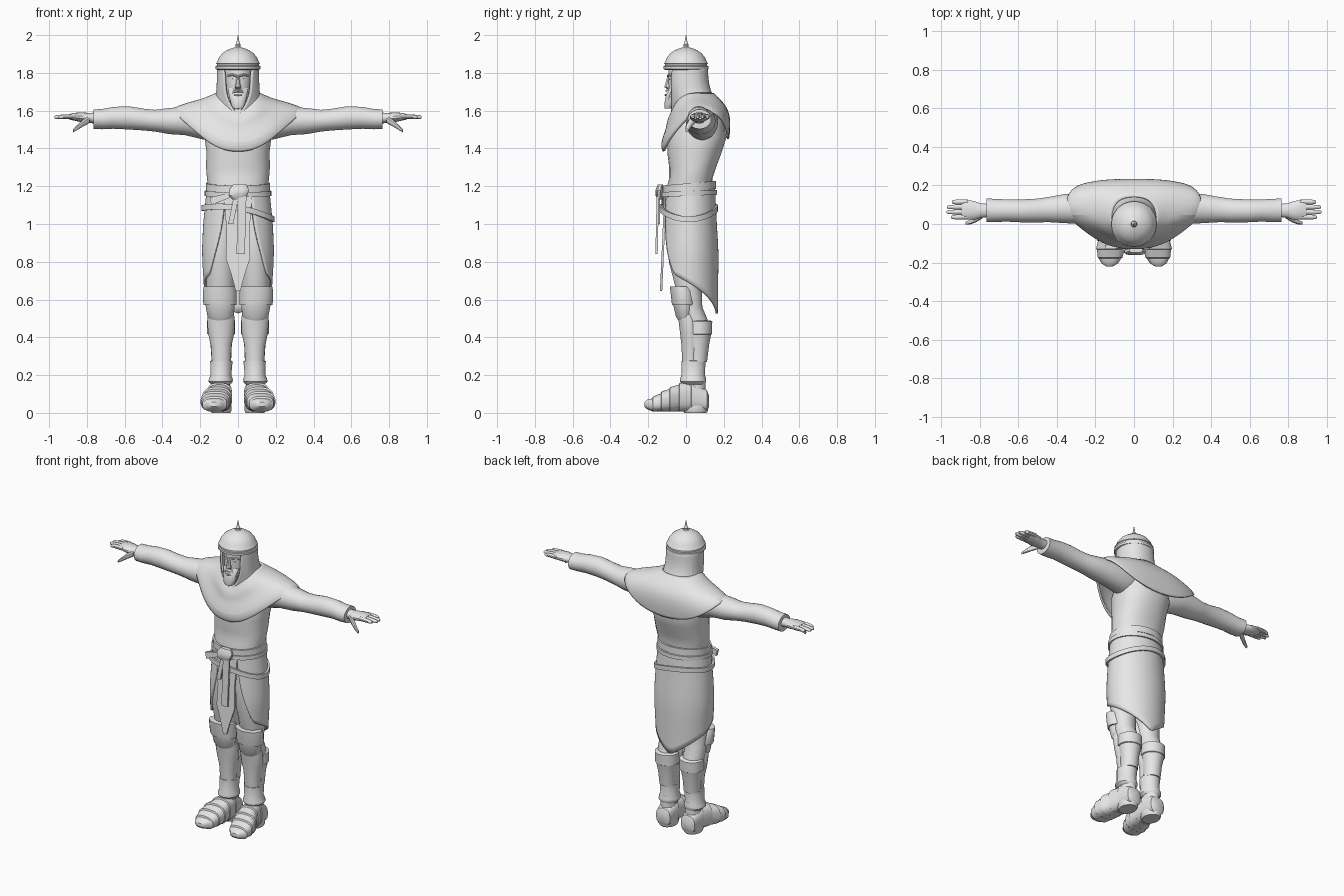
import bpy, bmesh, math
from mathutils import Vector

grey = bpy.data.materials.new("plain grey")
grey.diffuse_color = (0.8, 0.8, 0.8, 1)


def finish(name, bm, mirror=False, subsurf=0, thick=0, angle=35):
    bmesh.ops.recalc_face_normals(bm, faces=bm.faces)
    me = bpy.data.meshes.new(name)
    bm.to_mesh(me)
    bm.free()
    ob = bpy.data.objects.new(name, me)
    bpy.context.collection.objects.link(ob)
    me.materials.append(grey)
    bpy.ops.object.select_all(action='DESELECT')
    bpy.context.view_layer.objects.active = ob
    ob.select_set(True)
    bpy.ops.object.shade_smooth_by_angle(angle=math.radians(angle))
    if mirror:
        m = ob.modifiers.new("mirror", 'MIRROR')
        m.merge_threshold = 0.0005
    if subsurf:
        s = ob.modifiers.new("smooth", 'SUBSURF')
        s.levels = s.render_levels = subsurf
    if thick:
        s = ob.modifiers.new("cloth", 'SOLIDIFY')
        s.thickness, s.offset = thick, 0
    return ob


def skin(bm, rows, closed):
    vs = [[bm.verts.new(p) for p in row] for row in rows]
    n = len(rows[0])
    for a, b in zip(vs, vs[1:]):
        for i in range(n if closed else n - 1):
            j = (i + 1) % n
            bm.faces.new((a[i], a[j], b[j], b[i]))
    return vs


def tube(name, rings, axis='z', n=20, power=1.0, mirror=False, angle=35):
    """Rings are (position on axis, two centre coordinates, two radii)."""
    rows = []
    for t, c1, c2, r1, r2 in rings:
        row = []
        for i in range(n):
            a = math.tau * (i + 0.5) / n
            c, s = math.cos(a), math.sin(a)
            p = c1 + r1 * math.copysign(abs(c) ** power, c)
            q = c2 + r2 * math.copysign(abs(s) ** power, s)
            row.append({'z': (p, q, t), 'x': (t, p, q), 'y': (p, t, q)}[axis])
        rows.append(row)
    bm = bmesh.new()
    vs = skin(bm, rows, True)
    bm.faces.new(vs[0])
    bm.faces.new(vs[-1])
    return finish(name, bm, mirror, angle=angle)


def sheet(name, rows, thick=0.012, subsurf=2):
    bm = bmesh.new()
    skin(bm, rows, False)
    return finish(name, bm, True, subsurf, thick)


def plate(name, outline, y0, y1, thick, mirror=False):
    """Extruded x-z outline whose front leans from y0 (top) to y1 (bottom)."""
    zs = [p[1] for p in outline]
    hi, lo = max(zs), min(zs)
    bm = bmesh.new()
    front = [bm.verts.new((x, y1 + (y0 - y1) * (z - lo) / (hi - lo), z)) for x, z in outline]
    f = bm.faces.new(front)
    ext = bmesh.ops.extrude_face_region(bm, geom=[f])
    for v in ext['geom']:
        if isinstance(v, bmesh.types.BMVert):
            v.co.y += thick
    return finish(name, bm, mirror)


def band(name, rx, ry, cy, zfn, h, th=0.012, n=40):
    rows = []
    for i in range(n + 1):
        a = math.tau * i / n
        c, s = math.cos(a), math.sin(a)
        rows.append([((rx + o) * c, cy + (ry + o) * s, zfn(c, s) + d)
                     for o, d in ((0, -h / 2), (th, -h / 2), (th, h / 2), (0, h / 2))])
    bm = bmesh.new()
    skin(bm, rows, True)
    bmesh.ops.remove_doubles(bm, verts=bm.verts, dist=1e-5)
    return finish(name, bm)


# helmet: dome, rim and spike
tube("helmet", [(z, 0, 0, r, r) for z, r in (
    (1.815, .108), (1.82, .119), (1.835, .12), (1.838, .113), (1.848, .113), (1.85, .117),
    (1.856, .112), (1.88, .102), (1.902, .085), (1.92, .06), (1.93, .035), (1.936, .016),
    (1.942, .012), (1.95, .014), (1.96, .008), (2.0, .001))], n=32)

# face
tube("head", [(1.60, 0, -.02, .03, .04), (1.64, 0, -.03, .05, .055), (1.68, 0, -.03, .06, .062),
              (1.74, 0, -.025, .068, .068), (1.79, 0, -.025, .07, .07), (1.83, 0, -.02, .07, .07)])
tube("beard", [(1.612, 0, -.095, .026, .018), (1.63, 0, -.09, .037, .026), (1.67, 0, -.08, .046, .03),
               (1.70, 0, -.07, .052, .03), (1.72, 0, -.06, .055, .025)], n=12, power=.8)
tube("nose", [(1.715, 0, -.092, .014, .008), (1.725, 0, -.098, .018, .018), (1.745, 0, -.094, .012, .016),
              (1.79, 0, -.085, .008, .012)], n=8)
tube("moustache", [(.0, -.098, 1.705, .012, .008), (.025, -.093, 1.70, .011, .008),
                   (.047, -.078, 1.675, .005, .006)], 'x', 8, mirror=True)
tube("brow", [(.006, -.092, 1.783, .009, .007), (.03, -.088, 1.79, .009, .007),
              (.056, -.068, 1.785, .007, .006)], 'x', 8, mirror=True)
tube("eye", [(.018, -.084, 1.765, .006, .004), (.028, -.083, 1.766, .007, .007),
             (.038, -.078, 1.765, .006, .004)], 'x', 8, mirror=True)
tube("lower_lip", [(-.022, -.104, 1.684, .004, .003), (0, -.108, 1.683, .006, .006),
                   (.022, -.104, 1.684, .004, .003)], 'x', 8)

# hood around the face, open at the front
sheet("hood", [
    [(.07, -.075, 1.83), (.10, -.04, 1.83), (.108, .02, 1.83), (.092, .07, 1.83), (.05, .105, 1.83), (0, .112, 1.83)],
    [(.068, -.075, 1.75), (.102, -.04, 1.75), (.11, .02, 1.75), (.095, .075, 1.75), (.05, .108, 1.75), (0, .115, 1.75)],
    [(.06, -.07, 1.66), (.10, -.04, 1.68), (.113, .02, 1.69), (.10, .085, 1.69), (.055, .125, 1.69), (0, .132, 1.69)],
    [(0, -.075, 1.575), (.09, -.05, 1.62), (.13, .02, 1.65), (.12, .10, 1.65), (.06, .145, 1.65), (0, .155, 1.65)]])

# shoulder cape, from neck to hem
sheet("cape", [
    [(0, -.062, 1.60), (.05, -.06, 1.62), (.085, -.045, 1.65), (.108, -.01, 1.68), (.114, .03, 1.69),
     (.112, .07, 1.69), (.09, .115, 1.69), (.05, .138, 1.69), (0, .142, 1.69)],
    [(0, -.10, 1.54), (.06, -.092, 1.56), (.115, -.07, 1.60), (.15, -.02, 1.645), (.17, .04, 1.662),
     (.17, .12, 1.665), (.14, .17, 1.655), (.08, .195, 1.64), (0, .20, 1.635)],
    [(0, -.10, 1.50), (.07, -.09, 1.52), (.14, -.06, 1.57), (.20, -.01, 1.622), (.24, .04, 1.645),
     (.24, .135, 1.645), (.20, .195, 1.62), (.11, .225, 1.59), (0, .228, 1.58)],
    [(0, -.135, 1.42), (.10, -.125, 1.435), (.18, -.09, 1.49), (.26, -.025, 1.56), (.33, .045, 1.62),
     (.33, .14, 1.62), (.28, .20, 1.58), (.18, .228, 1.52), (0, .23, 1.50)],
    [(0, -.12, 1.38), (.10, -.112, 1.395), (.19, -.08, 1.46), (.27, -.02, 1.53), (.35, .045, 1.60),
     (.35, .14, 1.60), (.30, .20, 1.55), (.18, .222, 1.47), (0, .222, 1.44)]])

# torso
tube("torso", [(1.08, 0, .015, .15, .12), (1.18, 0, .018, .157, .125), (1.24, 0, .025, .165, .115),
               (1.30, 0, .035, .17, .125), (1.38, 0, .045, .168, .145), (1.46, 0, .06, .178, .155),
               (1.55, 0, .065, .16, .13), (1.63, 0, .05, .10, .08)], n=28, power=.9)

# sleeves and hands
tube("sleeve", [(.10, .085, 1.54, .07, .08), (.18, .085, 1.54, .085, .095), (.28, .08, 1.545, .08, .075),
                (.36, .08, 1.545, .076, .07), (.44, .075, 1.547, .066, .058), (.50, .07, 1.553, .062, .058),
                (.58, .068, 1.562, .06, .062), (.66, .07, 1.562, .058, .058), (.72, .07, 1.555, .06, .054),
                (.765, .072, 1.555, .062, .052), (.766, .072, 1.555, .048, .042)], 'x', 24, mirror=True)
tube("palm", [(.75, .07, 1.56, .035, .03), (.79, .07, 1.562, .037, .026), (.83, .07, 1.565, .05, .026),
              (.87, .075, 1.568, .052, .02), (.895, .075, 1.568, .046, .014)], 'x', 14, mirror=True)
for i, (y, tip) in enumerate(((.036, .95), (.062, .972), (.088, .97), (.114, .945))):
    tube("finger_%d" % (i + 1), [(.86, y, 1.568, .013, .014), (.92, y, 1.568, .013, .012),
                                 (tip - .01, y, 1.566, .011, .01), (tip, y, 1.565, .006, .006)],
         'x', 10, mirror=True)
tube("thumb", [(.785, .045, 1.555, .016, .02), (.82, .025, 1.535, .017, .019), (.85, .01, 1.512, .013, .014),
               (.873, .004, 1.494, .008, .009)], 'x', 10, mirror=True)


# skirt, open at the front with a long tail behind
def lerp_table(z, table):
    for (z0, *a), (z1, *b) in zip(table, table[1:]):
        if z >= z1:
            f = (z - z0) / (z1 - z0)
            return [p + (q - p) * f for p, q in zip(a, b)]
    return table[-1][1:]


girth = ((1.20, .16, .13), (1.0, .18, .14), (.85, .187, .15), (.70, .178, .147), (.50, .165, .145))
rows = []
for k in range(9):
    t = k / 8
    start = math.radians(-66 + 34 * t ** 2.5)
    row = []
    for j in range(13):
        u = j / 12
        a = start + (math.pi / 2 - start) * u
        z = 1.20 + (0.73 - 0.21 * u ** 1.2 - 1.20) * t
        rx, ry = lerp_table(z, girth)
        row.append((rx * math.cos(a), .018 + ry * math.sin(a), z))
    rows.append(row)
sheet("skirt", rows, subsurf=1)

# loincloth panel
plate("loincloth", [(-.075, 1.16), (.075, 1.16), (.06, .95), (.065, .82), (.035, .73), (.012, .645),
                    (-.012, .645), (-.035, .73), (-.065, .82), (-.06, .95)], -.115, -.138, .012)

# belts, knot and hanging straps
band("waist_belt", .158, .13, .018, lambda c, s: 1.195 + .012 * s, .042)
band("lower_belt", .165, .136, .016, lambda c, s: 1.162 + .006 * s, .026)
band("slung_belt", .182, .143, .014, lambda c, s: 1.085 - .03 * c - .03 * c * c, .03)
tube("belt_knot", [(1.13, .0, -.137, .03, .012), (1.15, 0, -.142, .05, .02), (1.18, .005, -.142, .055, .02),
                   (1.21, .01, -.135, .035, .014)], n=12, power=.7)
plate("long_strap", [(.0, 1.17), (.045, 1.17), (.036, .84), (-.008, .84)], -.155, -.162, .012)
plate("short_strap", [(-.02, 1.16), (.005, 1.15), (-.025, 1.0), (-.052, 1.0)], -.148, -.15, .012)
plate("side_strap", [(-.15, 1.14), (-.05, 1.165), (-.04, 1.14), (-.14, 1.10)], -.128, -.13, .02)

# legs
tube("leg", [(1.12, .08, .01, .07, .09), (.95, .088, .0, .082, .1), (.8, .09, .0, .08, .092),
             (.66, .092, .015, .075, .07), (.56, .092, .025, .068, .062), (.50, .092, .045, .066, .068),
             (.42, .09, .052, .064, .07), (.34, .088, .05, .052, .062), (.24, .088, .045, .046, .055),
             (.12, .09, .045, .05, .06)], mirror=True)

# knee guard with raised band
tube("knee_guard", [(.48, .092, .0, .045, .034), (.51, .092, -.008, .07, .046), (.57, .095, -.01, .078, .058),
                    (.571, .095, -.01, .087, .064), (.58, .096, -.01, .089, .066), (.65, .097, -.02, .089, .064),
                    (.668, .097, -.028, .086, .058), (.669, .097, -.028, .076, .05)], mirror=True)

# calf and shin armour
tube("calf_guard", [(.27, .088, .06, .052, .052), (.36, .089, .065, .057, .058), (.415, .089, .068, .068, .066),
                    (.418, .089, .068, .075, .07), (.485, .09, .07, .074, .07), (.49, .09, .07, .064, .06)],
     mirror=True)
tube("shin_guard", [(.26, .088, .025, .05, .045), (.36, .089, .025, .056, .05), (.42, .089, .022, .07, .054),
                    (.49, .09, .012, .074, .052), (.52, .09, .005, .07, .05)], mirror=True)
tube("ankle_guard", [(.15, .09, .04, .05, .06), (.165, .092, .038, .065, .07), (.18, .091, .038, .064, .07),
                     (.20, .09, .038, .055, .063), (.275, .088, .04, .06, .064), (.277, .088, .04, .05, .054)],
     mirror=True)

# shoe with overlapping lames
shoe = [(.122, .09, .06, .03, .03), (.11, .09, .066, .05, .056), (.06, .09, .08, .058, .072)]
lames = ((.03, .092, .062, .168), (-.035, .10, .07, .158), (-.085, .112, .08, .135), (-.13, .12, .078, .112),
         (-.175, .124, .064, .085))
for y, x, rx, top in lames:
    shoe.append((y, x, top / 2 + .004, rx, top / 2 - .002))
    shoe.append((y - .003, x, top / 2, rx - .005, top / 2 - .008))
shoe += [(-.205, .126, .045, .042, .026), (-.22, .127, .045, .018, .012)]
tube("shoe", shoe, 'y', 20, .75, mirror=True)
tube("sole", [(.0, .09, .05, .05, .06), (.012, .09, .05, .056, .068), (.04, .09, .05, .055, .068)], n=20, mirror=True)
